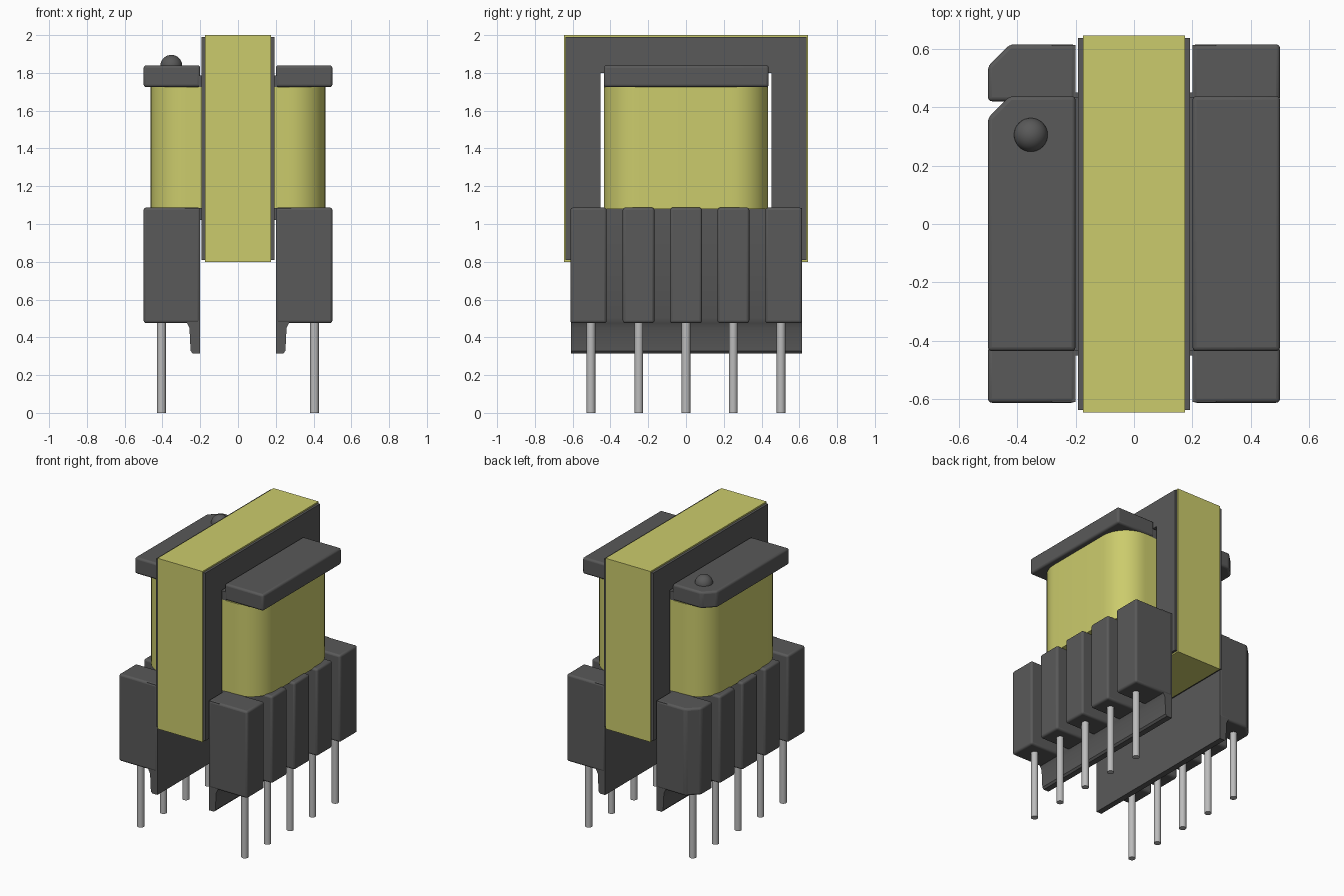
import bpy, bmesh, math
from mathutils import Vector

cube = bpy.data.objects.get("Cube")
if cube:
    bpy.data.objects.remove(cube, do_unlink=True)


def material(name, rgb):
    m = bpy.data.materials.new(name)
    m.use_nodes = True
    m.diffuse_color = (*rgb, 1)
    bsdf = next(n for n in m.node_tree.nodes if n.type == 'BSDF_PRINCIPLED')
    bsdf.inputs["Base Color"].default_value = (*rgb, 1)
    return m


GREY = material("dark grey", (0.1, 0.1, 0.1))
YELLOW = material("tape yellow", (0.6, 0.6, 0.15))
METAL = material("pin metal", (0.5, 0.5, 0.5))


def finish(name, bm, mat, bevel=0, smooth=False):
    """Turn a bmesh into an object with optional rounded edges."""
    bmesh.ops.recalc_face_normals(bm, faces=bm.faces)
    mesh = bpy.data.meshes.new(name)
    bm.to_mesh(mesh)
    bm.free()
    mesh.materials.append(mat)
    ob = bpy.data.objects.new(name, mesh)
    bpy.context.collection.objects.link(ob)
    if bevel:
        mod = ob.modifiers.new("rounded edges", 'BEVEL')
        mod.width = bevel
        mod.segments = 3
        mod.limit_method = 'ANGLE'
        mod.angle_limit = math.radians(40)
    if smooth or bevel:
        bpy.ops.object.select_all(action='DESELECT')
        ob.select_set(True)
        bpy.context.view_layer.objects.active = ob
        bpy.ops.object.shade_smooth_by_angle(angle=math.radians(35))
    return ob


def prism(name, points, lo, hi, mat, axis='z', **kw):
    """Extrude a profile: (x, y) along z, or (x, z) along y."""
    bm = bmesh.new()
    place = (lambda a, b: (a, b, lo)) if axis == 'z' else (lambda a, b: (a, lo, b))
    face = bm.faces.new([bm.verts.new(place(*p)) for p in points])
    new = bmesh.ops.extrude_face_region(bm, geom=[face])["geom"]
    step = Vector((0, 0, hi - lo)) if axis == 'z' else Vector((0, hi - lo, 0))
    bmesh.ops.translate(bm, vec=step, verts=[v for v in new if isinstance(v, bmesh.types.BMVert)])
    return finish(name, bm, mat, **kw)


def rect(x0, x1, y0, y1):
    return [(x0, y0), (x1, y0), (x1, y1), (x0, y1)]


def frame(name, half_x, outer, inner, mat):
    """Rectangular ring in the yz plane; outer and inner are (half_y, z0, z1)."""
    bm = bmesh.new()
    rings = []
    for x in (-half_x, half_x):
        for hy, z0, z1 in (outer, inner):
            rings.append([bm.verts.new((x, y, z)) for y, z in rect(-hy, hy, z0, z1)])
    for a, b in ((0, 1), (1, 3), (3, 2), (2, 0)):
        for i in range(4):
            j = (i + 1) % 4
            bm.faces.new((rings[a][i], rings[a][j], rings[b][j], rings[b][i]))
    return finish(name, bm, mat)


# Core with its centre leg, and the tape wound around it
frame("core", 0.192, (0.637, 0.81, 1.99), (0.452, 1.0, 1.8), GREY)
prism("core_centre_leg", rect(-0.185, 0.185, -0.18, 0.18), 1.0, 1.8, GREY)
frame("core_tape", 0.175, (0.645, 0.80, 2.0), (0.636, 0.811, 1.989), YELLOW)

# Winding with rounded corners
R, HX, HY = 0.19, 0.462, 0.435
outline = []
for k, (sx, sy) in enumerate(((1, 1), (-1, 1), (-1, -1), (1, -1))):
    for i in range(13):
        a = math.radians(90 * k + 7.5 * i)
        outline.append((sx * (HX - R) + R * math.cos(a), sy * (HY - R) + R * math.sin(a)))
prism("winding", outline, 1.08, 1.725, YELLOW, smooth=True)

# Bobbin flange strips that pass through the core windows
prism("upper_flange_bridge", rect(-0.21, 0.21, -0.435, 0.435), 1.72, 1.785, GREY)
prism("lower_flange_bridge", rect(-0.21, 0.21, -0.45, 0.45), 1.02, 1.085, GREY)

# Both halves of the bobbin: flange, skirt, pin blocks and pins
skirt = [(0.2, 0.315), (0.24, 0.315), (0.251, 0.328), (0.257, 0.45),
         (0.27, 0.475), (0.28, 0.5), (0.28, 1.085), (0.2, 1.085)]
blocks = [(-0.612, -0.42), (-0.335, -0.167), (-0.085, 0.085), (0.167, 0.335), (0.42, 0.615)]
pin_y = (-0.503, -0.25, 0, 0.25, 0.503)


def half_plan(s, y0, y1, cut):
    """Plan of one side from x 0.2 to 0.5, with the back outer corner cut if asked."""
    if cut:
        return [(s * 0.2, y0), (s * 0.5, y0), (s * 0.5, y1 - 0.075), (s * 0.425, y1), (s * 0.2, y1)]
    return rect(s * 0.2, s * 0.5, y0, y1)


for s, side in ((1, "left"), (-1, "right")):
    prism(f"{side}_upper_flange", half_plan(s, -0.435, 0.438, s < 0), 1.725, 1.84, GREY, bevel=0.014)
    prism(f"{side}_skirt", [(s * x, z) for x, z in skirt], -0.61, 0.613, GREY, axis='y', smooth=True)
    for i, (y0, y1) in enumerate(blocks):
        prism(f"{side}_pin_block_{i + 1}", half_plan(s, y0, y1, s < 0 and i == 4),
              0.475, 1.087, GREY, bevel=0.014)
        circle = [(s * 0.405 + 0.023 * math.cos(math.tau * k / 24),
                   pin_y[i] + 0.023 * math.sin(math.tau * k / 24)) for k in range(24)]
        prism(f"{side}_pin_{i + 1}", circle, 0, 0.49, METAL, smooth=True)

# Round marker on the flange next to the cut corner
bm = bmesh.new()
bmesh.ops.create_uvsphere(bm, u_segments=32, v_segments=16, radius=0.058)
bmesh.ops.translate(bm, vec=(-0.353, 0.305, 1.837), verts=bm.verts)
finish("marker_dome", bm, GREY, smooth=True)
